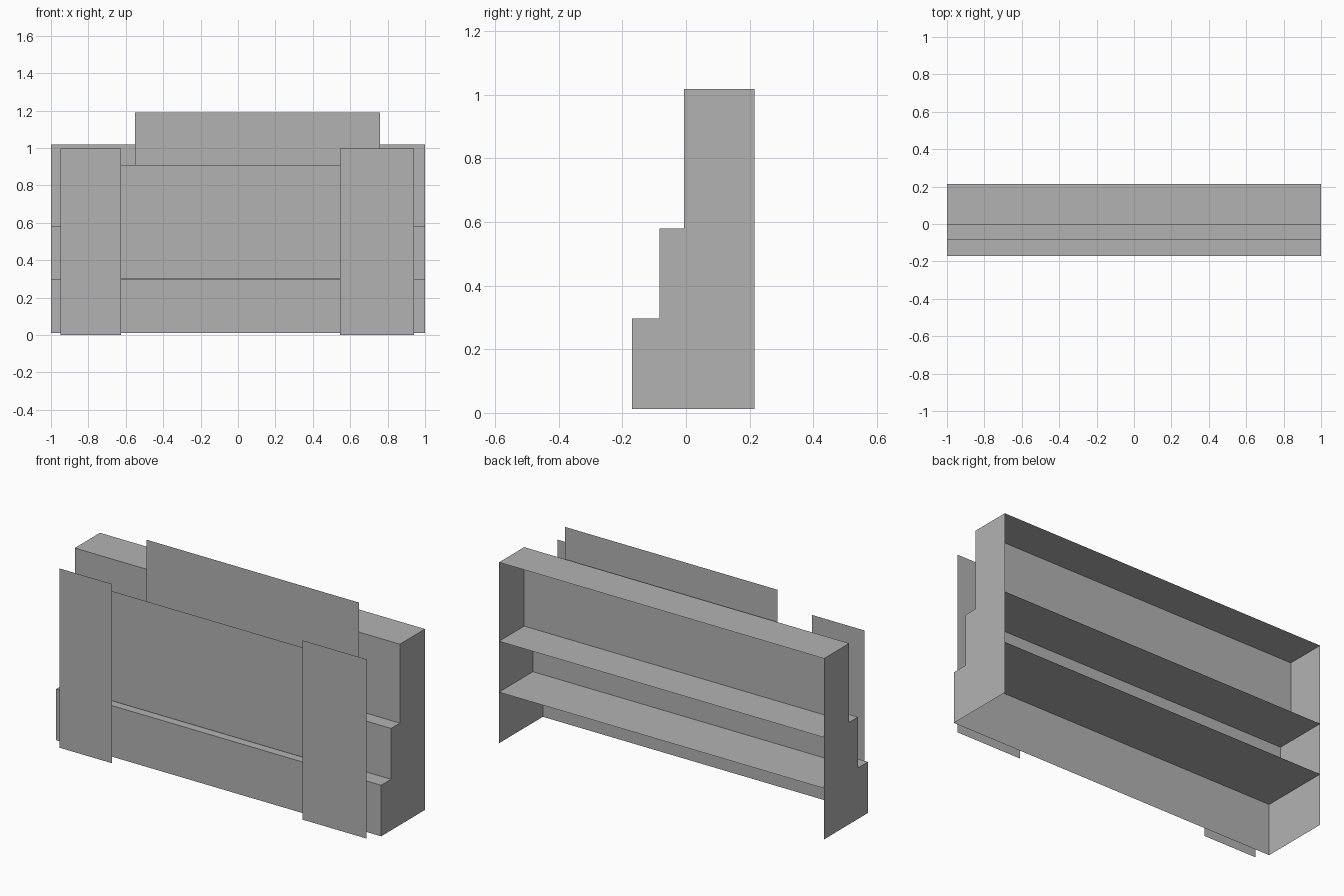
import bpy
import bmesh

cube = bpy.data.objects.get("Cube")
if cube:
    bpy.data.objects.remove(cube, do_unlink=True)

GREY = (0.45, 0.45, 0.45, 1.0)
mat = bpy.data.materials.new("plain grey")
mat.use_nodes = True
mat.diffuse_color = GREY
mat.node_tree.nodes["Principled BSDF"].inputs["Base Color"].default_value = GREY


def add_object(name, polygons):
    """Thin-sheet object from a list of polygons, welded at shared corners."""
    bm = bmesh.new()
    for points in polygons:
        bm.faces.new([bm.verts.new(p) for p in points])
    bmesh.ops.remove_doubles(bm, verts=bm.verts, dist=0.0005)
    mesh = bpy.data.meshes.new(name)
    bm.to_mesh(mesh)
    bm.free()
    mesh.materials.append(mat)
    obj = bpy.data.objects.new(name, mesh)
    bpy.context.collection.objects.link(obj)
    return obj


def strip(a, b):
    """Full-width quad between two (y, z) profile points."""
    return [(-1, *a), (1, *a), (1, *b), (-1, *b)]


def upright(x0, x1, y, z0, z1):
    """Upright quad facing the front."""
    return [(x0, y, z0), (x1, y, z0), (x1, y, z1), (x0, y, z1)]


# Stepped shelf unit, open at the back and underneath
BACK, BOTTOM = 0.215, 0.012
steps = [(-0.17, 0.296), (-0.083, 0.579), (-0.006, 1.018)]  # front y, top z

risers, shelves, profile = [], [], []
z = BOTTOM
for y, top in steps:
    risers.append(strip((y, z), (y, top)))
    shelves.append(strip((y, top), (BACK, top)))
    profile += [(y, z), (y, top)]
    z = top
profile += [(BACK, z), (BACK, BOTTOM)]

add_object("step_risers", risers)
add_object("shelves", shelves)
add_object("left_end_panel", [[(1, *p) for p in reversed(profile)]])
add_object("right_end_panel", [[(-1, *p) for p in profile]])

# Flat boards standing on the steps and in front of the unit
boards = {
    "upper_board": (-0.55, 0.76, -0.02, 0.58, 1.19),
    "middle_board": (-0.69, 0.62, -0.13, 0.30, 0.91),
    "right_front_board": (-0.95, -0.625, -0.213, 0.0, 0.997),
    "left_front_board": (0.545, 0.94, -0.213, 0.0, 0.997),
}
for name, size in boards.items():
    add_object(name, [upright(*size)])
